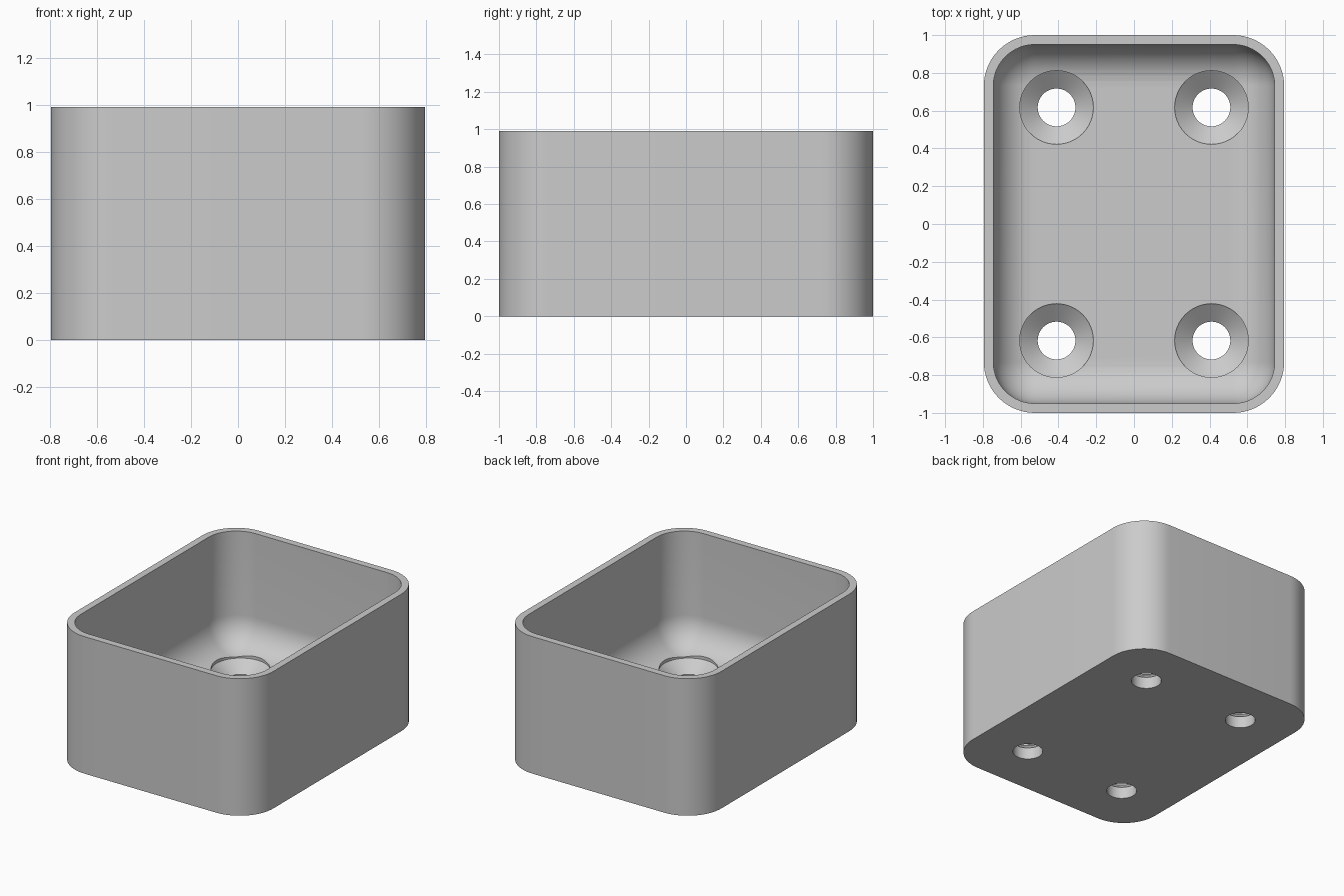
import bpy, bmesh
from math import sin, cos, pi, radians

cube = bpy.data.objects.get("Cube")
if cube:
    bpy.data.objects.remove(cube, do_unlink=True)

HALF_X, HALF_Y, HEIGHT = 0.795, 1.0, 0.99
CORNER, WALL, FLOOR = 0.27, 0.05, 0.165
FILLET = CORNER - WALL
CORNER_STEPS, FILLET_STEPS = 16, 12

grey = bpy.data.materials.new("light grey")
grey.use_nodes = True
colour = (0.6, 0.6, 0.6, 1)
grey.diffuse_color = colour
grey.node_tree.nodes["Principled BSDF"].inputs["Base Color"].default_value = colour


def make_object(name, bm):
    bmesh.ops.recalc_face_normals(bm, faces=bm.faces)
    mesh = bpy.data.meshes.new(name)
    bm.to_mesh(mesh)
    bm.free()
    mesh.materials.append(grey)
    obj = bpy.data.objects.new(name, mesh)
    bpy.context.collection.objects.link(obj)
    return obj


def loft(bm, rings):
    """Skin a stack of point rings and cap both ends."""
    rings = [[bm.verts.new(p) for p in ring] for ring in rings]
    for a, b in zip(rings, rings[1:]):
        for i in range(len(a)):
            j = (i + 1) % len(a)
            bm.faces.new((a[i], a[j], b[j], b[i]))
    bm.faces.new(rings[0])
    bm.faces.new(rings[-1])


def rounded_rect(inset, z):
    """Rounded rectangle parallel to the outline, moved inward."""
    r = CORNER - inset
    cx, cy = HALF_X - CORNER, HALF_Y - CORNER
    ring = []
    for k, (sx, sy) in enumerate(((1, 1), (-1, 1), (-1, -1), (1, -1))):
        for i in range(CORNER_STEPS + 1):
            a = (k + i / CORNER_STEPS) * pi / 2
            ring.append((sx * cx + r * cos(a), sy * cy + r * sin(a), z))
    return ring


# Open box: outer wall, rim, inner wall, rounded inside bottom edge
rings = [rounded_rect(0, 0), rounded_rect(0, HEIGHT), rounded_rect(WALL, HEIGHT)]
for i in range(FILLET_STEPS + 1):
    a = i / FILLET_STEPS * pi / 2
    rings.append(rounded_rect(WALL + FILLET * (1 - cos(a)),
                              FLOOR + FILLET * (1 - sin(a))))
bm = bmesh.new()
loft(bm, rings)
bmesh.ops.remove_doubles(bm, verts=bm.verts, dist=0.0001)
box = make_object("open_box", bm)

# Countersunk screw holes, cut through the floor
bm = bmesh.new()
profile = [(0.1, -0.1), (0.1, 0.085), (0.195, FLOOR - 0.007), (0.195, 0.5)]
for sx in (-1, 1):
    for sy in (-1, 1):
        loft(bm, [[(sx * 0.41 + r * cos(i * pi / 24), sy * 0.617 + r * sin(i * pi / 24), z)
                   for i in range(48)] for r, z in profile])
cutter = make_object("screw_hole_cutter", bm)
cutter.hide_render = True

cut = box.modifiers.new("screw_holes", 'BOOLEAN')
cut.operation = 'DIFFERENCE'
cut.solver = 'EXACT'
cut.object = cutter
bpy.ops.object.select_all(action='DESELECT')
box.select_set(True)
bpy.context.view_layer.objects.active = box
bpy.ops.object.modifier_apply(modifier=cut.name)
bpy.data.objects.remove(cutter, do_unlink=True)
bpy.ops.object.shade_smooth_by_angle(angle=radians(30))
